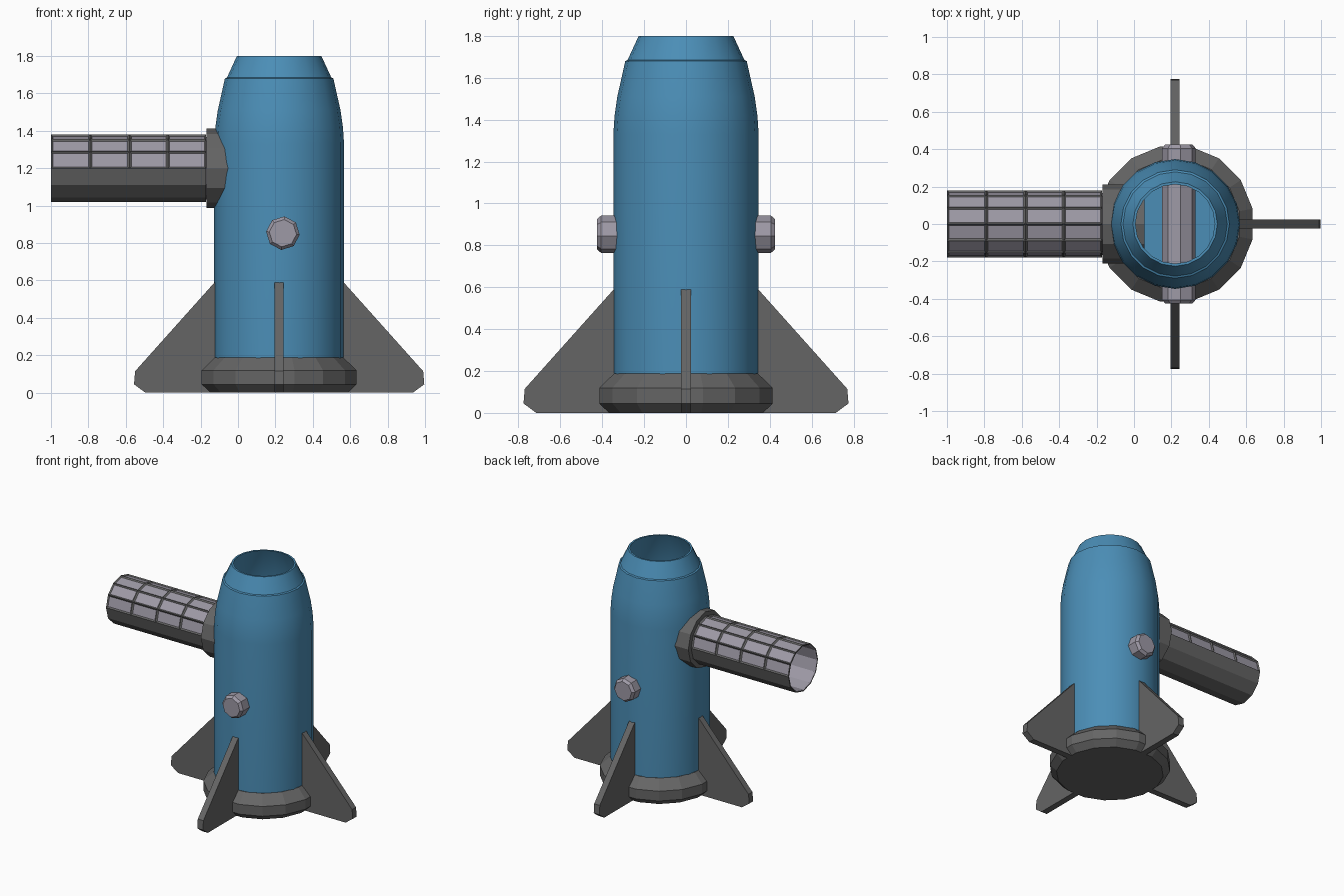
import bpy, bmesh, math
from mathutils import Matrix, Vector

if "Cube" in bpy.data.objects:
    bpy.data.objects.remove(bpy.data.objects["Cube"])

CX = 0.22  # x of the body axis


def material(name, rgb):
    m = bpy.data.materials.new(name)
    m.diffuse_color = (*rgb, 1)
    m.use_nodes = True
    m.node_tree.nodes["Principled BSDF"].inputs["Base Color"].default_value = m.diffuse_color
    return m


BLUE = material("blue", (0.07, 0.27, 0.47))
DARK = material("dark_grey", (0.13, 0.13, 0.13))
LIGHT = material("light_grey", (0.34, 0.32, 0.38))


def finish(name, bm, mats, recalc=True):
    if recalc:
        bmesh.ops.recalc_face_normals(bm, faces=bm.faces)
    me = bpy.data.meshes.new(name)
    bm.to_mesh(me)
    bm.free()
    for m in mats:
        me.materials.append(m)
    ob = bpy.data.objects.new(name, me)
    bpy.context.collection.objects.link(ob)
    return ob


def lathe(profile, n, phase=0.0, caps=(True, True)):
    """Rings of n points around z; profile is a list of (radius, z)."""
    bm = bmesh.new()
    rings = []
    for r, z in profile:
        rings.append([bm.verts.new((r * math.cos(2 * math.pi * (i + phase) / n),
                                    r * math.sin(2 * math.pi * (i + phase) / n), z))
                      for i in range(n)])
    for a, b in zip(rings, rings[1:]):
        for i in range(n):
            j = (i + 1) % n
            bm.faces.new((a[i], a[j], b[j], b[i]))
    if caps[0]:
        bm.faces.new(rings[0][::-1])
    if caps[1]:
        bm.faces.new(rings[-1])
    return bm


# hollow body: outer wall, stepped nose, inner wall and floor
profile = [(0.347, 0.10), (0.347, 1.33), (0.341, 1.42), (0.328, 1.51), (0.29, 1.68),
           (0.279, 1.685), (0.226, 1.80), (0.212, 1.80), (0.265, 1.68),
           (0.31, 1.50), (0.33, 1.33), (0.33, 0.16)]
bm = lathe(profile, 20)
bm.transform(Matrix.Translation((CX, 0, 0)))
body = finish("body", bm, [BLUE])
bpy.context.view_layer.objects.active = body
body.select_set(True)
bpy.ops.object.shade_smooth_by_angle(angle=math.radians(25))
body.select_set(False)

# base ring
bm = lathe([(0.375, 0), (0.422, 0.045), (0.422, 0.12), (0.35, 0.188), (0.30, 0.188), (0.30, 0.12)], 16, 0.5)
bm.transform(Matrix.Translation((CX, 0, 0)))
finish("base_ring", bm, [DARK])

# four fins
fin = [(0.30, 0.0), (0.715, 0.0), (0.776, 0.045), (0.77, 0.115), (0.345, 0.59), (0.335, 0.59), (0.335, 0.1)]
for k in range(4):
    bm = bmesh.new()
    f = bm.faces.new([bm.verts.new((r, -0.024, z)) for r, z in fin])
    ext = bmesh.ops.extrude_face_region(bm, geom=[f])
    bmesh.ops.translate(bm, vec=(0, 0.048, 0),
                        verts=[g for g in ext["geom"] if isinstance(g, bmesh.types.BMVert)])
    bm.transform(Matrix.Translation((CX, 0, 0)) @ Matrix.Rotation(k * math.pi / 2, 4, 'Z'))
    finish("fin_%d" % (k + 1), bm, [DARK])

# cross bar through the body with chamfered ends
bm = lathe([(0.073, -0.425), (0.09, -0.405), (0.09, 0.405), (0.073, 0.425)], 8, -0.12)
bm.transform(Matrix.Translation((0.24, 0, 0.853)) @ Matrix.Rotation(math.pi / 2, 4, 'X'))
finish("cross_bar", bm, [LIGHT])

# side tube: local z runs along world -x, local x is world z
to_side = Matrix.Translation((0, 0, 1.2)) @ Matrix.Rotation(-math.pi / 2, 4, 'Y')
bm = lathe([(0.18, d) for d in (0.17, 0.375, 0.58, 0.79, 1.0)] + [(0.172, 1.0), (0.166, 0.99), (0.166, 0.16)],
           12, 0, (False, True))
bm.transform(to_side)
bmesh.ops.recalc_face_normals(bm, faces=bm.faces)
bm.normal_update()
panels = []
for f in bm.faces:
    c = f.calc_center_median()
    radial = Vector((0, c.y, c.z - 1.2))
    if radial.length < 0.1655 and c.x > -0.998:      # inner wall
        f.material_index = 1
    elif radial.length > 0.172 and c.z > 1.2:        # upper facets
        panels.append(f)
# recessed light panels on the upper half
bmesh.ops.inset_individual(bm, faces=panels, thickness=0.01, depth=-0.008, use_even_offset=True)
for f in panels:
    f.material_index = 1
finish("side_tube", bm, [DARK, LIGHT], recalc=False)

# collar joining the tube to the body
bm = lathe([(0.212, -0.055), (0.212, 0.168)], 12)
bm.transform(to_side)
finish("tube_collar", bm, [DARK])
